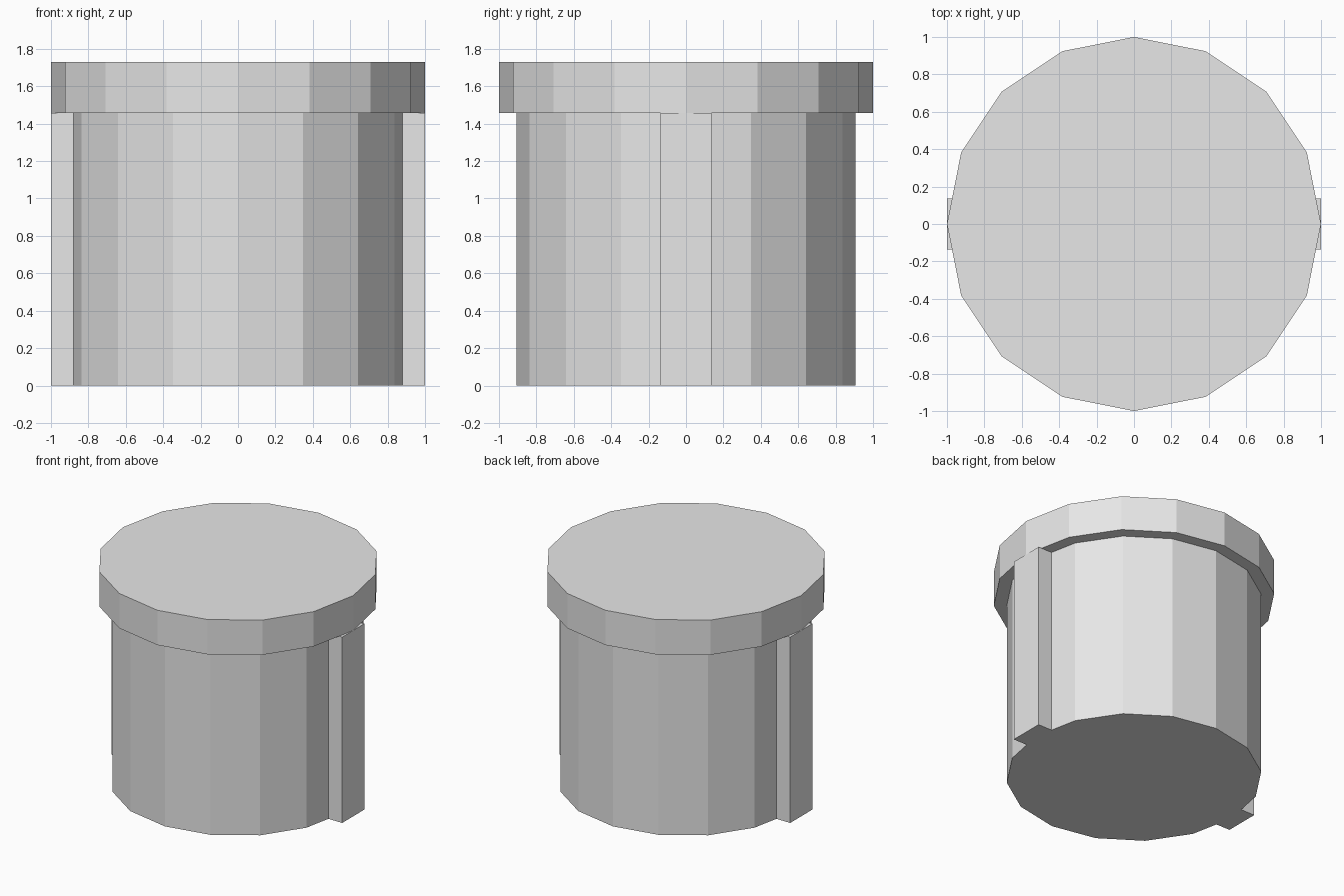
import bpy, bmesh
from math import cos, sin, tan, pi

cube = bpy.data.objects.get("Cube")
if cube:
    bpy.data.objects.remove(cube, do_unlink=True)

SIDES = 16
BODY_RADIUS, CAP_RADIUS = 0.907, 1.0
BODY_TOP, CAP_TOP = 1.457, 1.73
KEY_HALF = 0.137

grey = bpy.data.materials.new("light grey")
grey.use_nodes = True
grey.diffuse_color = (0.8, 0.8, 0.8, 1)
grey.node_tree.nodes["Principled BSDF"].inputs["Base Color"].default_value = grey.diffuse_color


def ring(radius):
    return [(radius * cos(2 * pi * i / SIDES), radius * sin(2 * pi * i / SIDES))
            for i in range(SIDES)]


def extrude_outline(name, outline, bottom, top):
    bm = bmesh.new()
    base = bm.faces.new([bm.verts.new((x, y, bottom)) for x, y in outline])
    new = bmesh.ops.extrude_face_region(bm, geom=[base], use_keep_orig=True)["geom"]
    moved = [v for v in new if isinstance(v, bmesh.types.BMVert)]
    bmesh.ops.translate(bm, verts=moved, vec=(0, 0, top - bottom))
    bmesh.ops.recalc_face_normals(bm, faces=bm.faces)
    mesh = bpy.data.meshes.new(name)
    bm.to_mesh(mesh)
    bm.free()
    mesh.materials.append(grey)
    obj = bpy.data.objects.new(name, mesh)
    bpy.context.collection.objects.link(obj)
    return obj


# Plug body: the two side corners of the ring become square key ribs
key_root = BODY_RADIUS - KEY_HALF * tan(pi / SIDES)
outline = []
for i, point in enumerate(ring(BODY_RADIUS)):
    if i % (SIDES // 2) == 0:
        s = 1 if i == 0 else -1
        outline += [(s * x, s * y) for x, y in (
            (key_root, -KEY_HALF), (1, -KEY_HALF), (1, KEY_HALF), (key_root, KEY_HALF))]
    else:
        outline.append(point)
extrude_outline("keyed_body", outline, 0, BODY_TOP)

# Wider flat cap
extrude_outline("cap", ring(CAP_RADIUS), BODY_TOP, CAP_TOP)
